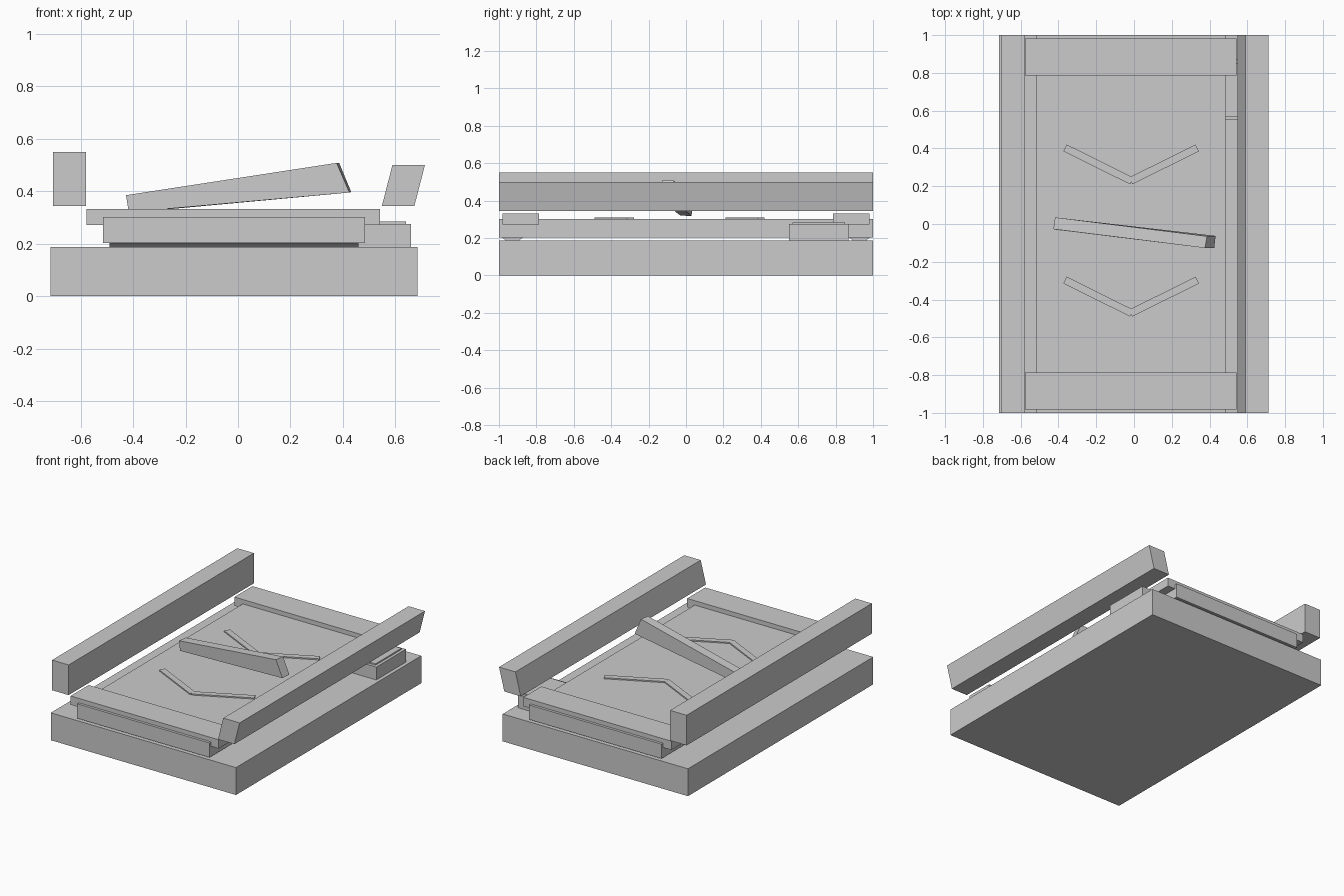
import bpy, bmesh
from math import atan2, cos, sin

if "Cube" in bpy.data.objects:
    bpy.data.objects.remove(bpy.data.objects["Cube"])


def hexa(name, bottom, top):
    """Six-sided solid from two matching loops of four points."""
    bm = bmesh.new()
    lo = [bm.verts.new(p) for p in bottom]
    hi = [bm.verts.new(p) for p in top]
    bm.faces.new(lo[::-1])
    bm.faces.new(hi)
    for i in range(4):
        j = (i + 1) % 4
        bm.faces.new((lo[i], lo[j], hi[j], hi[i]))
    bmesh.ops.recalc_face_normals(bm, faces=bm.faces)
    mesh = bpy.data.meshes.new(name)
    bm.to_mesh(mesh)
    bm.free()
    ob = bpy.data.objects.new(name, mesh)
    bpy.context.collection.objects.link(ob)
    return ob


def rect(x0, x1, y0, y1, z):
    return [(x0, y0, z), (x1, y0, z), (x1, y1, z), (x0, y1, z)]


def box(name, x, y, z):
    return hexa(name, rect(*x, *y, z[0]), rect(*x, *y, z[1]))


# Base block and raised bed
box("base", (-0.715, 0.685), (-1, 1), (0, 0.187))
box("bed", (-0.515, 0.485), (-1, 1), (0.203, 0.302))

# Tapered runners and overhanging caps at both ends
for s, end in ((-1, "front"), (1, "back")):
    y0, y1 = sorted((s * 0.87, s * 0.985))
    hexa(end + "_runner", rect(-0.49, 0.46, y0 + 0.025, y1 - 0.025, 0.185),
         rect(-0.49, 0.46, y0, y1, 0.205))
    y0, y1 = sorted((s * 0.787, s * 0.982))
    box(end + "_cap", (-0.578, 0.542), (y0, y1), (0.272, 0.332))

# Side rails: upright on the left, leaning outward on the right
box("left_rail", (-0.705, -0.58), (-1, 1), (0.344, 0.55))
hexa("right_rail", rect(0.549, 0.673, -1, 1, 0.344),
     rect(0.589, 0.713, -1, 1, 0.5))

# Side box with a thin lid
box("side_box", (0.46, 0.66), (0.55, 0.87), (0.187, 0.275))
box("side_box_lid", (0.48, 0.64), (0.57, 0.85), (0.275, 0.284))

# Raised chevrons, each made of two slanted strips
for y, label in ((0.0, "back"), (-0.70, "front")):
    for s, side in ((-1, "left"), (1, "right")):
        a = atan2(0.175, 0.353)
        cx, cy = -0.015, 0.21 + y
        px, py = cx - s * -0.006, cy
        dx, dy = s * cos(a) * 0.394, sin(a) * 0.394
        nx, ny = -s * sin(a) * 0.04, cos(a) * 0.04
        pts = [(px, py), (px + dx, py + dy),
               (px + dx + nx, py + dy + ny), (px + nx, py + ny)]
        hexa(f"{label}_chevron_{side}", [(*p, 0.300) for p in pts],
             [(*p, 0.310) for p in pts])

# Tilted, tapering beam across the bed
hexa("tilted_beam",
     [(-0.417, -0.03, 0.32), (0.425, -0.127, 0.395),
      (0.432, -0.063, 0.397), (-0.41, 0.03, 0.318)],
     [(-0.427, -0.027, 0.385), (0.376, -0.127, 0.508),
      (0.386, -0.065, 0.508), (-0.418, 0.035, 0.385)])
